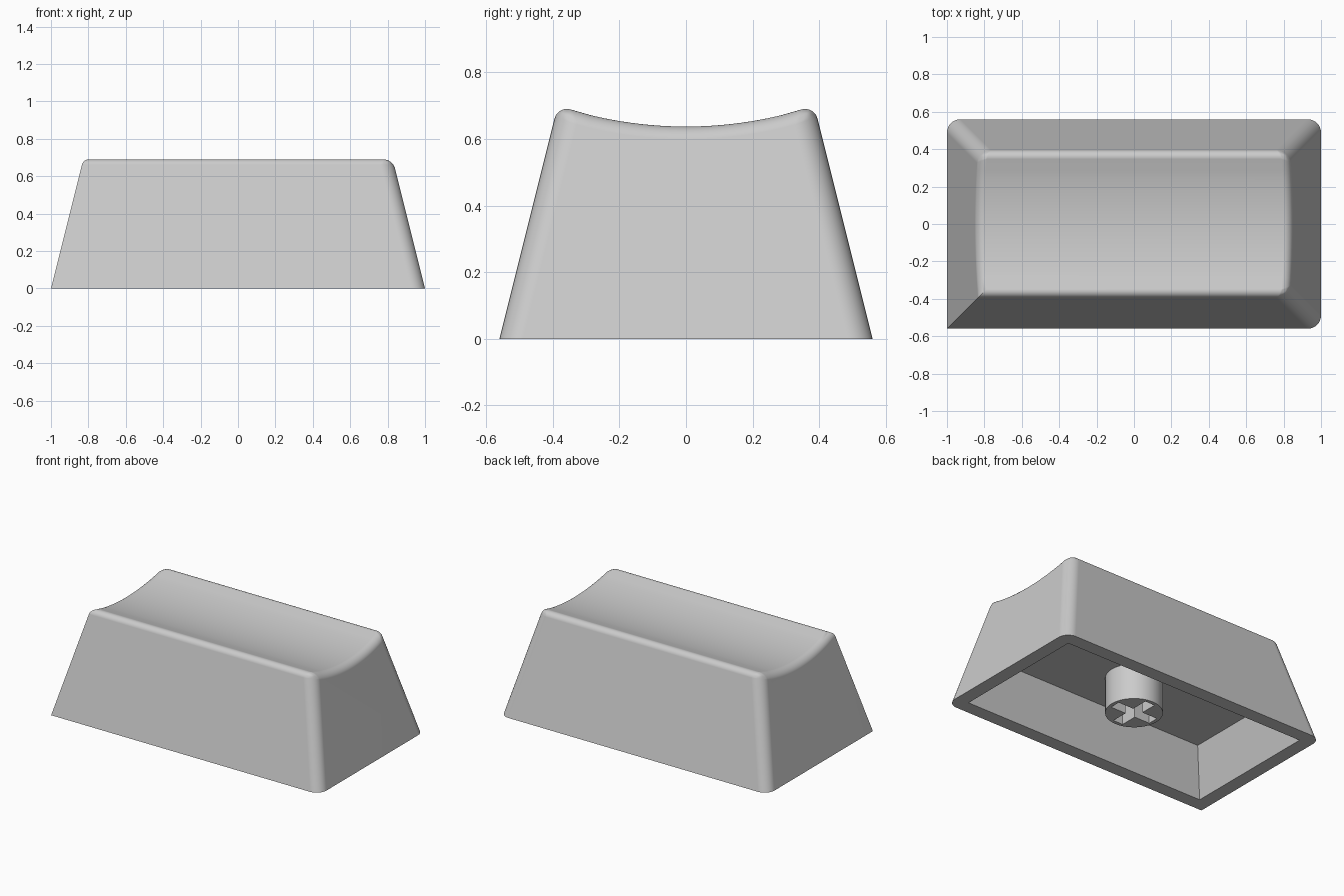
import bpy
import bmesh
from math import sqrt, radians

default_cube = bpy.data.objects.get("Cube")
if default_cube:
    bpy.data.objects.remove(default_cube, do_unlink=True)

SLOPE = 0.25          # inward lean of the outer walls
INNER_SLOPE = 0.32    # inward lean of the cavity walls
HALF_X, HALF_Y = 1.0, 0.56
DIP, RADIUS = 0.637, 1.22
CEILING = 0.3
STEM_BASE = 0.06

grey = bpy.data.materials.new("plain_grey")
grey.use_nodes = True
colour = (0.6, 0.6, 0.6, 1)
grey.diffuse_color = colour
grey.node_tree.nodes["Principled BSDF"].inputs["Base Color"].default_value = colour


def finish(name, bm):
    bmesh.ops.recalc_face_normals(bm, faces=bm.faces)
    mesh = bpy.data.meshes.new(name)
    bm.to_mesh(mesh)
    bm.free()
    obj = bpy.data.objects.new(name, mesh)
    bpy.context.collection.objects.link(obj)
    mesh.materials.append(grey)
    return obj


def activate(obj):
    bpy.ops.object.select_all(action='DESELECT')
    obj.select_set(True)
    bpy.context.view_layer.objects.active = obj


def cut(obj, cutter):
    activate(obj)
    mod = obj.modifiers.new("cut", 'BOOLEAN')
    mod.operation, mod.solver, mod.object = 'DIFFERENCE', 'EXACT', cutter
    bpy.ops.object.modifier_apply(modifier=mod.name)
    bpy.data.objects.remove(cutter, do_unlink=True)


def smooth(obj):
    activate(obj)
    bpy.ops.object.shade_smooth_by_angle(angle=radians(30))
    mod = obj.modifiers.new("even_shading", 'WEIGHTED_NORMAL')
    mod.keep_sharp = True


def frustum(name, hx, hy, z0, z1, slope=0.0):
    bm = bmesh.new()
    bmesh.ops.create_cube(bm, size=2)
    for v in bm.verts:
        z = z1 if v.co.z > 0 else z0
        v.co = (v.co.x * (hx - slope * z), v.co.y * (hy - slope * z), z)
    return finish(name, bm)


# Shell: leaning walls under a scooped top
def scoop(y):
    return DIP + RADIUS - sqrt(RADIUS ** 2 - y ** 2)


edge_y = 0.39
for _ in range(10):
    edge_y = HALF_Y - SLOPE * scoop(edge_y)
inner = edge_y - 0.1
steps = 14
ys = [-edge_y] + [inner * (2 * i / steps - 1) for i in range(steps + 1)] + [edge_y]

bm = bmesh.new()
rows = []
for side in (-1, 1):
    top = [bm.verts.new((side * (HALF_X - SLOPE * scoop(y)), y, scoop(y))) for y in ys]
    base = [bm.verts.new((side * HALF_X, s * HALF_Y, 0)) for s in (1, -1)]
    rows.append(top + base)
    bm.faces.new(top + base)
a, b = rows
for i in range(len(a)):
    j = (i + 1) % len(a)
    bm.faces.new((a[i], a[j], b[j], b[i]))

# Rounded rims and upright corners, with one upright corner left sharp
weight = bm.edges.layers.float.new("bevel_weight_edge")
for e in bm.edges:
    low, high = sorted(e.verts, key=lambda v: v.co.z)
    if low.co.z < 0.01:
        if high.co.z > 0.5 and not (low.co.x < 0 and low.co.y < 0):
            e[weight] = 1.0
    else:
        across = abs(low.co.x - high.co.x) > 1
        if not across or abs(low.co.y) > edge_y - 0.01:
            e[weight] = 0.57
shell = finish("keycap_shell", bm)
activate(shell)
bevel = shell.modifiers.new("rounding", 'BEVEL')
bevel.limit_method = 'WEIGHT'
bevel.width = 0.07
bevel.segments = 8
bevel.use_clamp_overlap = False
bpy.ops.object.modifier_apply(modifier=bevel.name)

# Hollow underside
cut(shell, frustum("cavity", 0.909, 0.468, -0.02, CEILING, INNER_SLOPE))
smooth(shell)

# Mounting stem with a cross-shaped socket
bm = bmesh.new()
depth = CEILING - STEM_BASE
bmesh.ops.create_cone(bm, cap_ends=True, segments=48, radius1=0.174, radius2=0.174, depth=depth)
bmesh.ops.translate(bm, verts=bm.verts, vec=(0, 0, STEM_BASE + depth / 2))
stem = finish("mounting_stem", bm)
for hx, hy in ((0.15, 0.036), (0.036, 0.15)):
    cut(stem, frustum("socket_slot", hx, hy, 0, CEILING - 0.01))
smooth(stem)
